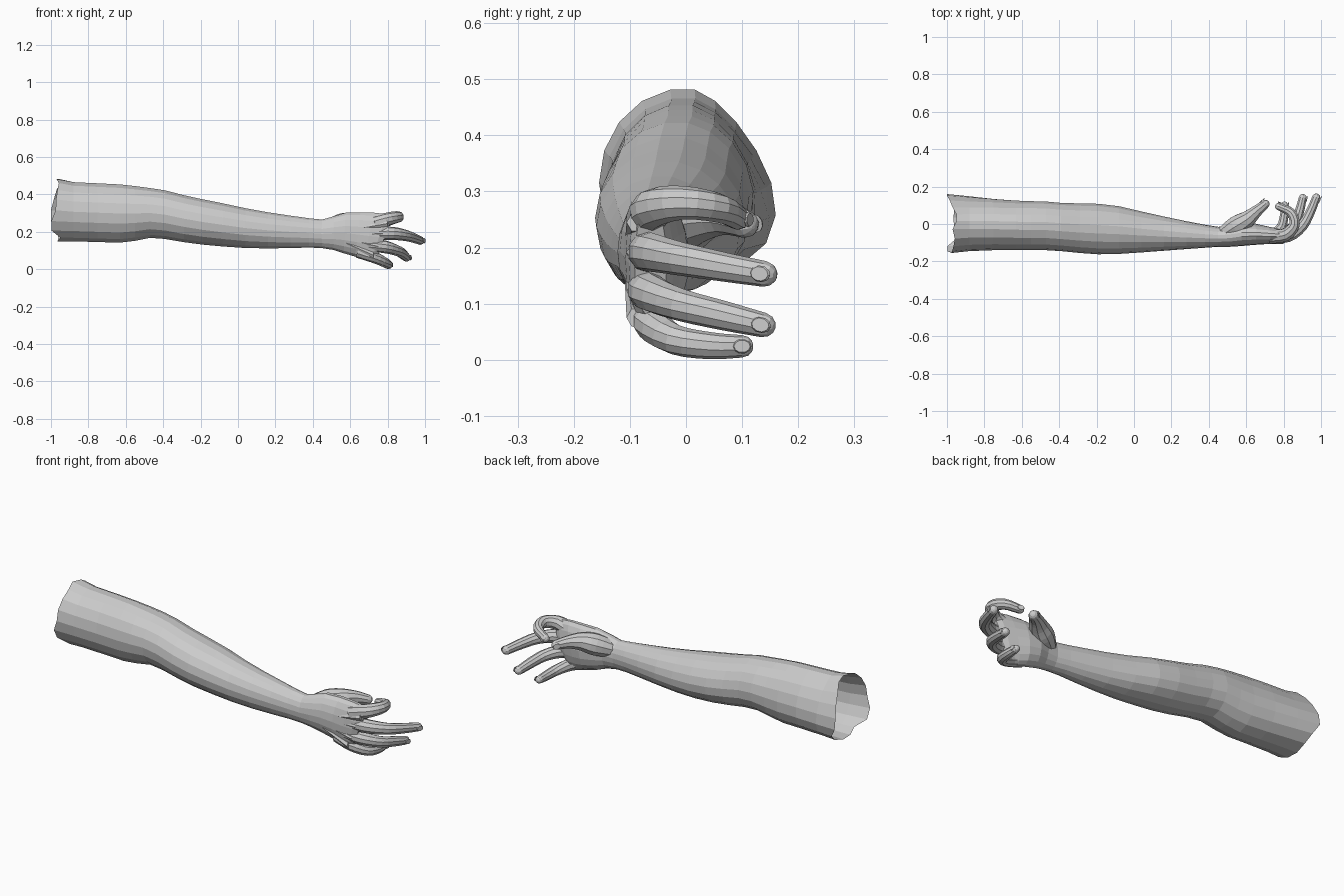
import bpy, bmesh, math
from mathutils import Vector

if "Cube" in bpy.data.objects:
    bpy.data.objects.remove(bpy.data.objects["Cube"])

skin = bpy.data.materials.new("plain grey skin")
skin.diffuse_color = (0.6, 0.6, 0.6, 1)
skin.use_nodes = True
skin.node_tree.nodes["Principled BSDF"].inputs["Base Color"].default_value = skin.diffuse_color


def loft(name, rings, cap_start=False, cap_end=False):
    """Skin a list of equal-length rings of points with flat quads."""
    bm = bmesh.new()
    vr = [[bm.verts.new(p) for p in r] for r in rings]
    n = len(vr[0])
    for a, b in zip(vr, vr[1:]):
        for i in range(n):
            j = (i + 1) % n
            bm.faces.new((a[i], a[j], b[j], b[i]))
    if cap_start:
        bm.faces.new(vr[0][::-1])
    if cap_end:
        bm.faces.new(vr[-1])
    bmesh.ops.recalc_face_normals(bm, faces=bm.faces)
    me = bpy.data.meshes.new(name)
    bm.to_mesh(me)
    bm.free()
    me.materials.append(skin)
    ob = bpy.data.objects.new(name, me)
    bpy.context.collection.objects.link(ob)
    return ob


def section(x, z0, z1, y0, y1, skew=0.0, slant=0.0, n=18):
    """Oval slice across the arm; skew fattens the lower palm side."""
    cy, cz, hy, hz = (y0 + y1) / 2, (z0 + z1) / 2, (y1 - y0) / 2, (z1 - z0) / 2
    ring = []
    for i in range(n):
        t = 2 * math.pi * i / n
        c, s = math.cos(t), math.sin(t)
        y = cy + hy * c * (1 - skew * s * (c > 0))
        ring.append(Vector((x + slant * s * hz, y, cz + hz * s)))
    return ring


# Arm, wrist and palm: x, bottom, top, front, back, skew, slant
slices = [
    (-0.97, .147, .484, -.155, .152, .35, 0),
    (-0.88, .147, .468, -.145, .143, .3, 0),
    (-0.75, .143, .462, -.140, .133, .2, 0),
    (-0.63, .140, .456, -.140, .125, .15, 0),
    (-0.55, .150, .447, -.140, .122, .1, 0),
    (-0.47, .166, .436, -.140, .120, .1, 0),
    (-0.39, .160, .424, -.145, .113, .1, 0),
    (-0.29, .143, .398, -.155, .110, .1, 0),
    (-0.19, .130, .376, -.162, .108, .1, 0),
    (-0.08, .120, .354, -.160, .095, .1, 0),
    (0.04, .112, .328, -.152, .067, .1, 0),
    (0.16, .110, .306, -.143, .040, .05, 0),
    (0.28, .112, .288, -.134, .015, 0, 0),
    (0.38, .115, .274, -.127, -.004, 0, 0),
    (0.45, .112, .267, -.122, -.015, 0, 0),
    (0.51, .102, .284, -.122, -.010, 0, 0),
    (0.57, .084, .304, -.118, .006, .1, .05),
    (0.64, .066, .306, -.112, .004, .1, .12),
    (0.70, .052, .304, -.108, -.010, 0, .25),
    (0.755, .050, .296, -.102, -.022, 0, .35),
    (0.785, .075, .275, -.092, -.034, 0, .35),
]
rings = [section(*s) for s in slices]
# Ragged cut at the shoulder end
ragged = [-.03, -.015, 0, .02, .02, 0, .012, .005, -.003,
          -.005, -.028, -.028, .02, .008, .005, .01, 0, -.03]
for p, d in zip(rings[0], ragged):
    p.x += d
loft("arm_and_palm", rings, cap_end=True)


def spline(points, steps):
    """Catmull-Rom curve through 4-value points (x, y, z, radius)."""
    P = [Vector(p) for p in points]
    P = [2 * P[0] - P[1]] + P + [2 * P[-1] - P[-2]]
    out = []
    for k in range(1, len(P) - 2):
        a, b, c, d = P[k - 1:k + 3]
        for i in range(steps):
            t = i / steps
            out.append(0.5 * (2 * b + (c - a) * t + (2 * a - 5 * b + 4 * c - d) * t * t
                              + (3 * b - a - 3 * c + d) * t ** 3))
    return out + [P[-2]]


def digit(name, points, nail_dir, sides=10):
    """Tapered finger along a curve, with a rounded tip and a thin nail."""
    path = spline(points, 3)
    pos = [Vector(p[:3]) for p in path]
    rad = [p[3] for p in path]
    end_dir = (pos[-1] - pos[-2]).normalized()
    tip, r = pos[-1].copy(), rad[-1]
    for a in (35, 62, 82):
        pos.append(tip + end_dir * r * math.sin(math.radians(a)))
        rad.append(r * math.cos(math.radians(a)))
    out = []
    for k, (p, q) in enumerate(zip(pos, rad)):
        t = (pos[min(k + 1, len(pos) - 1)] - pos[max(k - 1, 0)]).normalized()
        u = (Vector((0, 0, 1)) - t * t.z).normalized()
        v = t.cross(u)
        out.append([p + q * (u * math.cos(2 * math.pi * i / sides)
                             + v * math.sin(2 * math.pi * i / sides)) for i in range(sides)])
    loft(name, out, True, True)
    # Nail plate on the outer side of the tip
    nd = Vector(nail_dir)
    nd = (nd - end_dir * nd.dot(end_dir)).normalized()
    side = end_dir.cross(nd)
    c = tip + nd * r * 0.93
    nail = []
    for h, s in ((0, 1.0), (0.004, 0.85)):
        nail.append([c + nd * h + s * (end_dir * r * 0.85 * math.cos(math.pi * i / 5)
                                       + side * r * 0.65 * math.sin(math.pi * i / 5))
                     for i in range(10)])
    loft(name + "_nail", nail, True, True)


# Fingers: knuckle, middle joint, end joint, tip
digit("index_finger", [
    (.73, -.068, .245, .040), (.81, -.058, .270, .036), (.858, -.005, .280, .030),
    (.840, .060, .270, .026), (.775, .093, .252, .021)], (1, 1, 0))
digit("middle_finger", [
    (.73, -.068, .190, .036), (.825, -.063, .192, .035), (.900, -.010, .180, .030),
    (.945, .070, .165, .026), (.974, .140, .153, .023)], (1, -.3, 0))
digit("ring_finger", [
    (.70, -.068, .130, .036), (.785, -.065, .120, .034), (.855, -.010, .098, .029),
    (.885, .070, .078, .026), (.902, .138, .062, .022)], (1, -.2, 0))
digit("little_finger", [
    (.64, -.065, .095, .034), (.725, -.062, .066, .032), (.785, -.020, .036, .027),
    (.803, .045, .025, .024), (.805, .100, .024, .020)], (1, 0, 0))
digit("thumb", [
    (.47, -.060, .215, .040), (.545, -.012, .240, .056), (.605, .025, .255, .047),
    (.655, .068, .255, .033), (.700, .105, .242, .025)], (-.5, 1, 0))

# Tendons on the back of the hand, running to each knuckle
for i, z in enumerate((.245, .192, .122, .075)):
    end = Vector((.80 - .025 * i, -.088, z))
    start = Vector((.58, -.103, .205 - .022 * i))
    seg = []
    for k in range(5):
        p = start.lerp(end, k / 4)
        q = 0.006 + 0.012 * k / 4
        seg.append([p + Vector((0, q * math.cos(math.pi * j / 3), q * math.sin(math.pi * j / 3)))
                    for j in range(6)])
    loft("tendon_%d" % (i + 1), seg, True, True)
